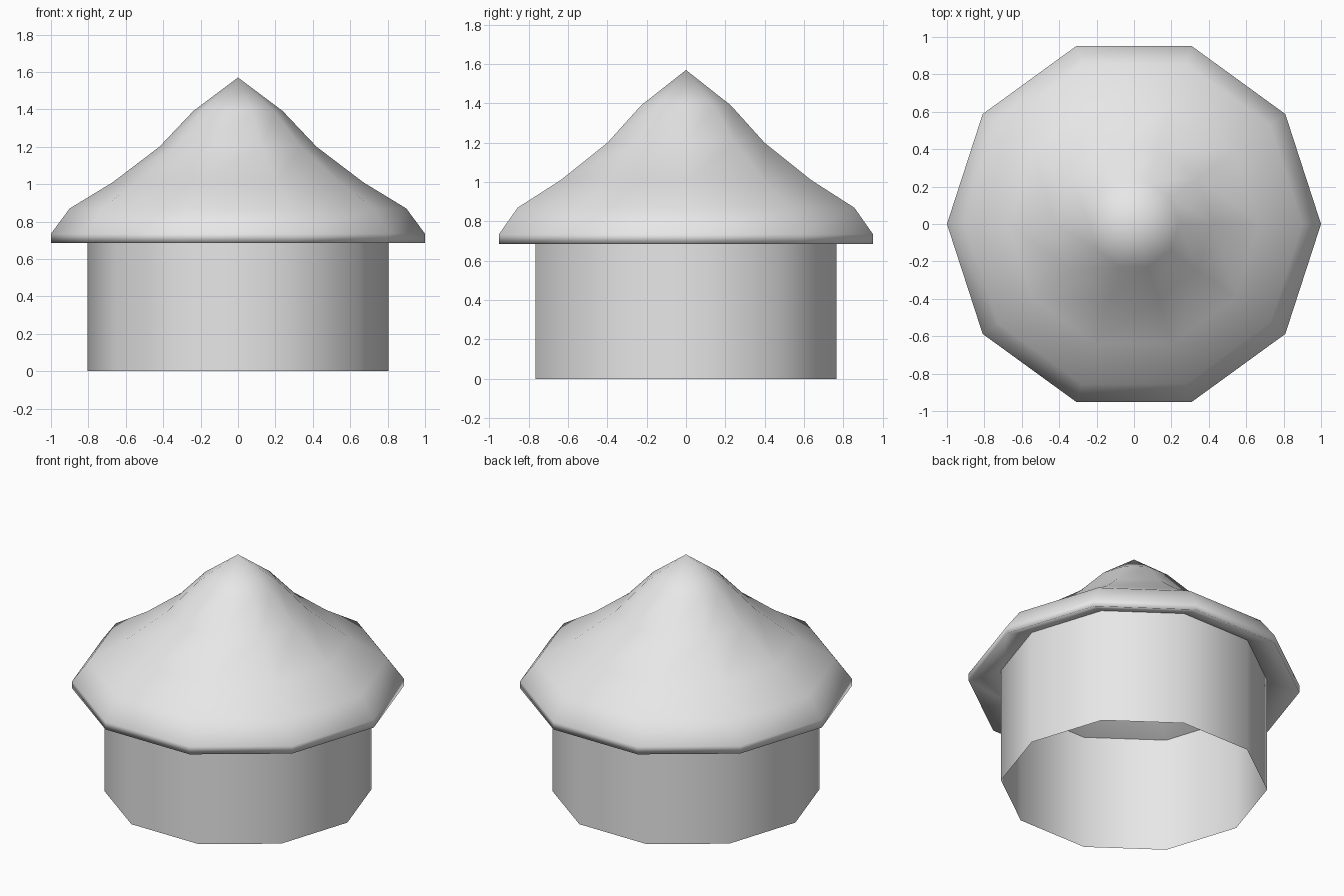
import bpy
import bmesh
from math import cos, sin, tau

SIDES = 10

cube = bpy.data.objects.get("Cube")
if cube:
    bpy.data.objects.remove(cube, do_unlink=True)

grey = bpy.data.materials.new("plain grey")
grey.use_nodes = True
grey.diffuse_color = (0.8, 0.8, 0.8, 1)
grey.node_tree.nodes["Principled BSDF"].inputs["Base Color"].default_value = (0.8, 0.8, 0.8, 1)


def lathe(name, profile):
    """Turn a (radius, height) profile into a smooth ten-sided surface."""
    bm = bmesh.new()
    rings = []
    for r, z in profile:
        if r == 0:
            rings.append([bm.verts.new((0, 0, z))] * SIDES)
        else:
            rings.append([bm.verts.new((r * cos(tau * i / SIDES), r * sin(tau * i / SIDES), z))
                          for i in range(SIDES)])
    for low, high in zip(rings, rings[1:]):
        for i in range(SIDES):
            j = (i + 1) % SIDES
            corners = dict.fromkeys((low[i], low[j], high[j], high[i]))
            bm.faces.new(list(corners)).smooth = True
    mesh = bpy.data.meshes.new(name)
    bm.to_mesh(mesh)
    bm.free()
    mesh.materials.append(grey)
    obj = bpy.data.objects.new(name, mesh)
    bpy.context.collection.objects.link(obj)
    return obj


# Round wall, open at both ends
lathe("wall", [(0.805, 0), (0.805, 0.78)])

# Thick flared roof: hollow underside, eave, then the outer slope up to the peak
underside = [(0, 1.42), (0.2, 1.26), (0.38, 1.07), (0.6, 0.9), (0.8, 0.765)]
outside = [(1, 0.685), (1, 0.735), (0.9, 0.87), (0.67, 1.01),
           (0.42, 1.2), (0.24, 1.39), (0, 1.57)]
lathe("roof", underside + outside)
